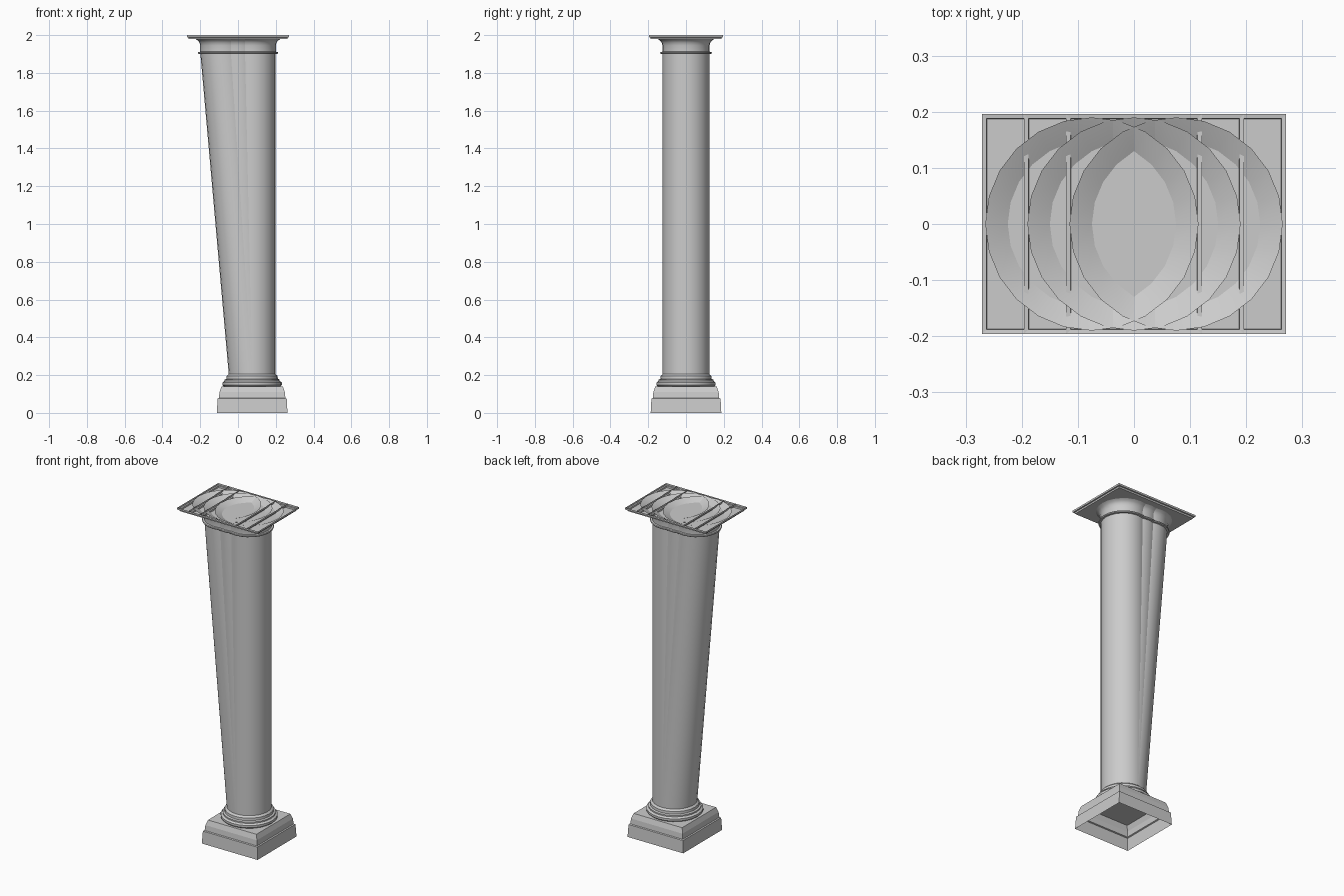
import bpy, bmesh, math

if "Cube" in bpy.data.objects:
    bpy.data.objects.remove(bpy.data.objects["Cube"])

SIDES = 24
BASE_X = 0.075          # centre of the shared base
TOPS = (-0.075, 0.0, 0.075)   # centres of the three overlapping capitals


def finish(name, bm, smooth):
    bmesh.ops.recalc_face_normals(bm, faces=bm.faces[:])
    mesh = bpy.data.meshes.new(name)
    bm.to_mesh(mesh)
    bm.free()
    obj = bpy.data.objects.new(name, mesh)
    bpy.context.collection.objects.link(obj)
    if smooth:
        bpy.ops.object.select_all(action='DESELECT')
        obj.select_set(True)
        bpy.context.view_layer.objects.active = obj
        bpy.ops.object.shade_smooth_by_angle(angle=math.radians(40))
    return obj


def loft(name, profile, sides, turn=0.0, cap=None, smooth=False):
    """Skin rings given as (radius, z, centre x); cap is the ring index to close."""
    bm = bmesh.new()
    rings = []
    for r, z, cx in profile:
        rings.append([bm.verts.new((cx + r * math.cos(turn + math.tau * i / sides),
                                    r * math.sin(turn + math.tau * i / sides), z))
                      for i in range(sides)])
    for a, b in zip(rings, rings[1:]):
        for i in range(sides):
            j = (i + 1) % sides
            bm.faces.new((a[i], a[j], b[j], b[i]))
    if cap is not None:
        bm.faces.new(rings[cap])
    return finish(name, bm, smooth)


def square(name, profile, cx, cap):
    """Stepped square block; the profile holds (half width, z)."""
    return loft(name, [(h * math.sqrt(2), z, cx) for h, z in profile],
                4, math.pi / 4, cap)


# Square plinth, open underneath
square("plinth", [(0.187, 0), (0.183, 0.075), (0.176, 0.078),
                  (0.173, 0.11), (0.163, 0.14)], BASE_X, -1)

# Round mouldings at the foot of the shaft
foot = [(0.15, 0.14), (0.157, 0.147), (0.157, 0.16), (0.15, 0.167),
        (0.146, 0.168), (0.146, 0.176), (0.136, 0.18), (0.135, 0.195), (0.124, 0.205)]
loft("foot_moulding", [(r, z, BASE_X) for r, z in foot], SIDES, smooth=True)

# Shafts leaning from the base to their capital, with collar and flared bell
bell = [(0.124, 1.90), (0.135, 1.901), (0.137, 1.906), (0.135, 1.911), (0.125, 1.912),
        (0.125, 1.945), (0.129, 1.96), (0.137, 1.971), (0.15, 1.979), (0.19, 1.998)]
for n, x in enumerate(TOPS, 1):
    loft(f"shaft_{n}", [(0.124, 0.205, BASE_X)] + [(r, z, x) for r, z in bell],
         SIDES, smooth=True)
    # Shallow stepped slab, open on top
    square(f"top_slab_{n}", [(0.187, 1.979), (0.188, 1.988), (0.196, 1.989),
                             (0.196, 2.0)], x, 0)
